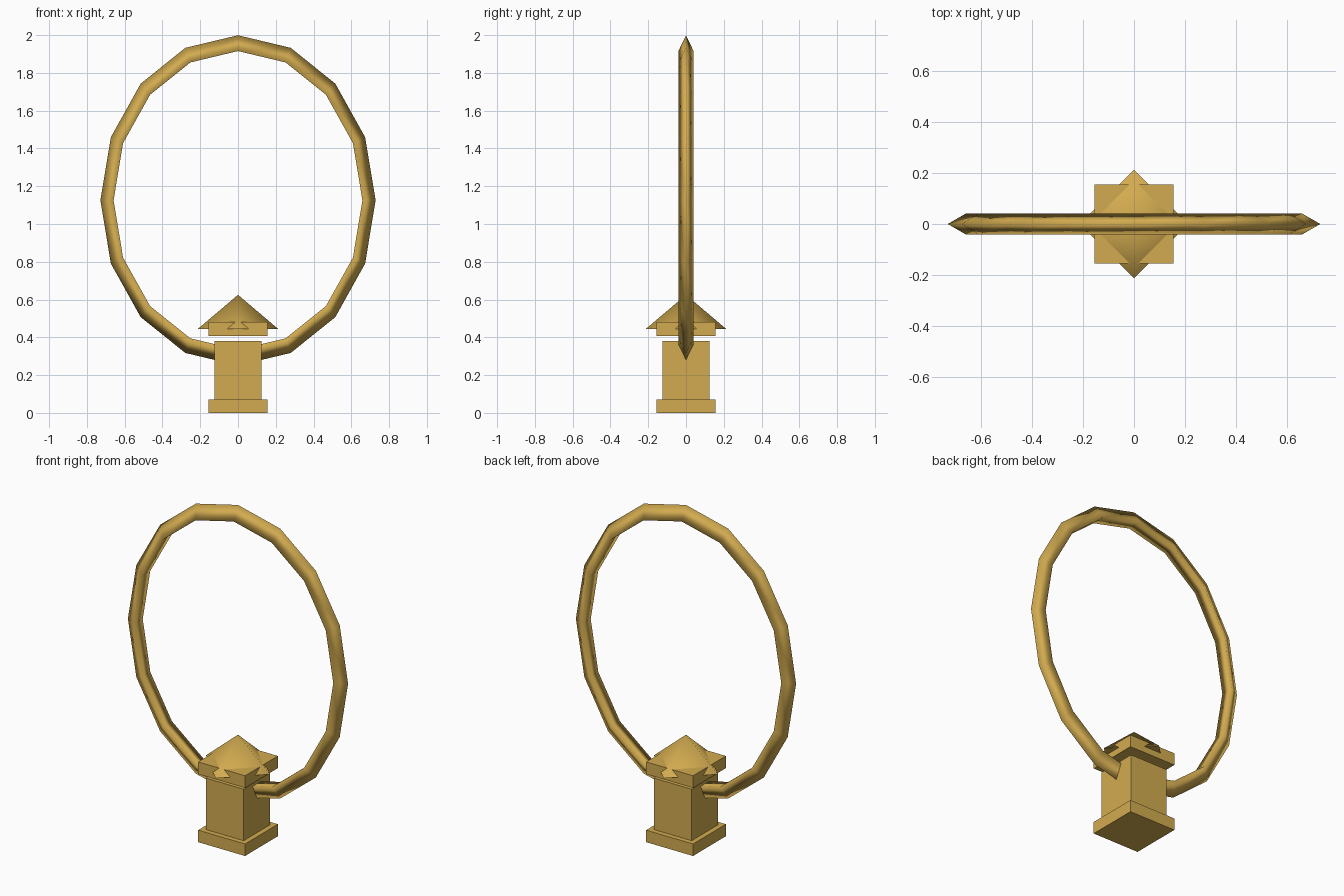
import bpy, math

if "Cube" in bpy.data.objects:
    bpy.data.objects.remove(bpy.data.objects["Cube"])

gold = bpy.data.materials.new("gold")
gold.diffuse_color = (0.65, 0.41, 0.08, 1)
gold.use_nodes = True
gold.node_tree.nodes["Principled BSDF"].inputs["Base Color"].default_value = gold.diffuse_color


def finish(name):
    ob = bpy.context.object
    ob.name = name
    ob.data.materials.append(gold)
    bpy.ops.object.transform_apply(location=False, rotation=True, scale=True)
    return ob


def block(name, half, z0, z1):
    bpy.ops.mesh.primitive_cube_add(size=1, location=(0, 0, (z0 + z1) / 2))
    bpy.context.object.scale = (2 * half, 2 * half, z1 - z0)
    return finish(name)


# square pedestal: foot, shaft and a cap slab floating just above it
block("foot", 0.155, 0, 0.072)
block("shaft", 0.125, 0.072, 0.38)
block("cap_slab", 0.155, 0.407, 0.48)

# four-sided pointed roof, corners on the axes
bpy.ops.mesh.primitive_cone_add(vertices=4, radius1=0.212, radius2=0, depth=0.18,
                                location=(0, 0, 0.535))
finish("pointed_roof")
bpy.ops.object.shade_smooth_by_angle(angle=math.radians(80))

# upright oval ring with a three-sided section, point facing outwards
bpy.ops.mesh.primitive_torus_add(major_segments=16, minor_segments=3,
                                 major_radius=0.682, minor_radius=0.0465,
                                 location=(0, 0, 1.125),
                                 rotation=(math.radians(90), 0, 0))
bpy.context.object.scale = (1, 1.2, 1)
finish("oval_ring")
bpy.ops.object.shade_smooth()
